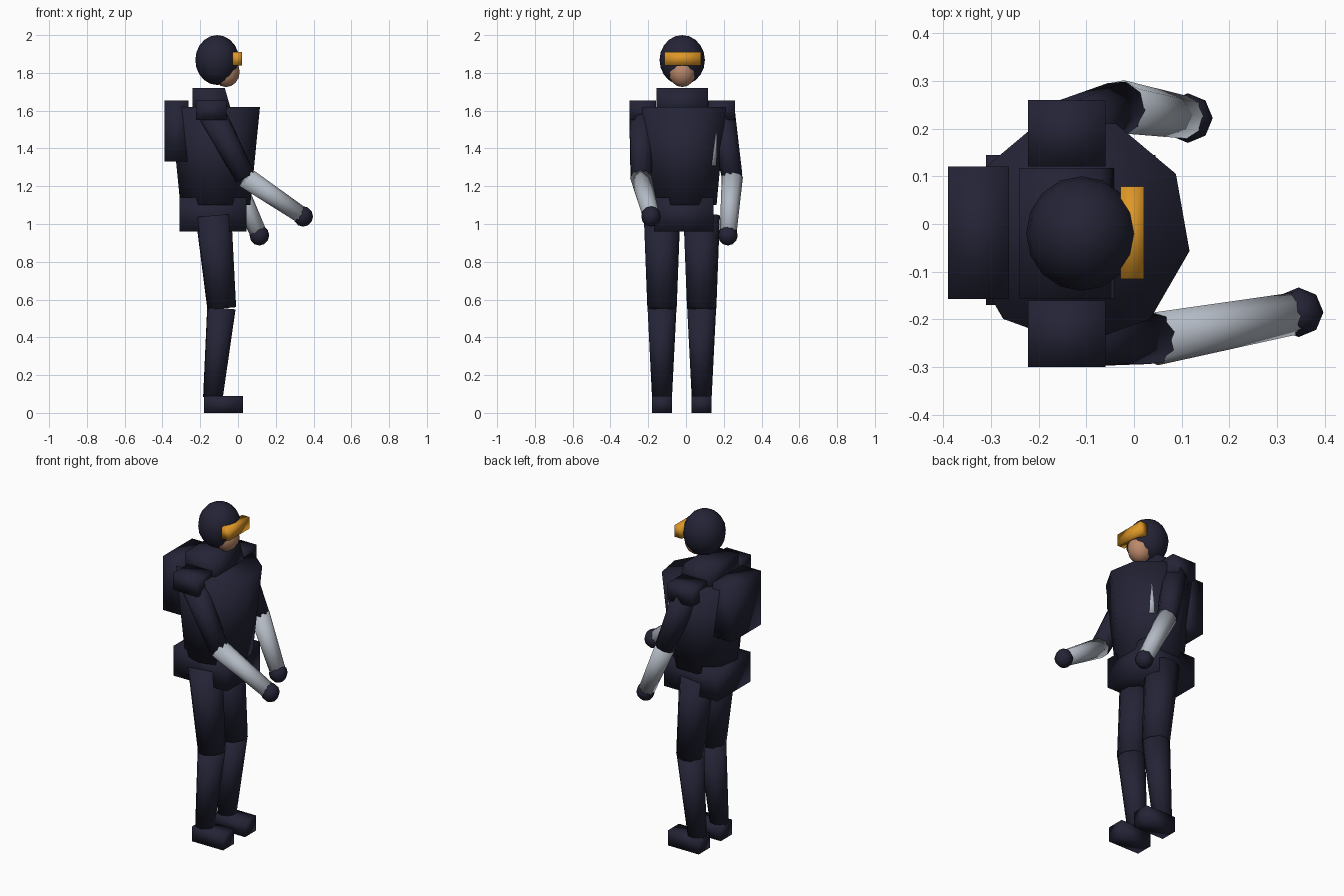
import bpy, bmesh, math
from mathutils import Vector, Matrix

if "Cube" in bpy.data.objects:
    bpy.data.objects.remove(bpy.data.objects["Cube"])


def material(name, rgb):
    m = bpy.data.materials.new(name)
    m.diffuse_color = (*rgb, 1)
    m.use_nodes = True
    m.node_tree.nodes["Principled BSDF"].inputs["Base Color"].default_value = m.diffuse_color
    return m


NAVY = material("dark_navy", (0.017, 0.017, 0.037))
GREY = material("pale_grey", (0.45, 0.49, 0.55))
AMBER = material("amber", (0.73, 0.31, 0.02))
SKIN = material("skin", (0.50, 0.25, 0.15))


def finish(name, bm, mat):
    bmesh.ops.recalc_face_normals(bm, faces=bm.faces)
    for f in bm.faces:
        f.smooth = True
    me = bpy.data.meshes.new(name)
    bm.to_mesh(me)
    bm.free()
    me.materials.append(mat)
    ob = bpy.data.objects.new(name, me)
    bpy.context.collection.objects.link(ob)
    return ob


def box(name, lo, hi, mat, flare=0.0):
    """Box between two corners; flare pushes the lower front edge forward."""
    bm = bmesh.new()
    bmesh.ops.create_cube(bm, size=1)
    for v in bm.verts:
        low_front = v.co.x > 0 and v.co.z < 0
        v.co = Vector([a + (b - a) * (c + 0.5) for a, b, c in zip(lo, hi, v.co)])
        if low_front:
            v.co.x += flare
    return finish(name, bm, mat)


def limb(name, a, b, ra, rb, mat, sides=9, phase=30):
    """Tapered cylinder from point a to point b."""
    a, b = Vector(a), Vector(b)
    d = b - a
    bm = bmesh.new()
    bmesh.ops.create_cone(bm, cap_ends=True, segments=sides, radius1=ra, radius2=rb,
                          depth=d.length,
                          matrix=Matrix.Rotation(math.radians(phase), 4, 'Z'))
    rot = Vector((0, 0, 1)).rotation_difference(d).to_matrix().to_4x4()
    bm.transform(Matrix.Translation((a + b) / 2) @ rot)
    return finish(name, bm, mat)


def ball(name, c, r, mat, u=16, v=10):
    bm = bmesh.new()
    bmesh.ops.create_uvsphere(bm, u_segments=u, v_segments=v, radius=1)
    bm.transform(Matrix.Translation(c) @ Matrix.Diagonal((*r, 1)))
    return finish(name, bm, mat)


# Torso: nine-sided taper, with polygon corners at 30 + 40k degrees
TX, TY, Z0, Z1, R0, R1 = -0.12, -0.015, 1.10, 1.62, 0.188, 0.24


def torso_ring(z):
    r = R0 + (R1 - R0) * (z - Z0) / (Z1 - Z0)
    return [Vector((TX + r * math.cos(math.radians(30 + 40 * k)),
                    TY + r * math.sin(math.radians(30 + 40 * k)), z)) for k in range(9)]


bm = bmesh.new()
rings = [[bm.verts.new(p) for p in torso_ring(z)] for z in (Z0, Z1)]
for k in range(9):
    n = (k + 1) % 9
    bm.faces.new((rings[0][k], rings[0][n], rings[1][n], rings[1][k]))
for r in rings:
    bm.faces.new(r)
finish("torso", bm, NAVY)

# Thin pale chest flash on one torso side
bm = bmesh.new()
out = Vector((math.cos(math.radians(50)), math.sin(math.radians(50)), 0))
tri = []
for z, t in ((1.31, 0.5), (1.31, 0.72), (1.49, 0.6)):
    p, q = torso_ring(z)[:2]
    tri.append(p.lerp(q, t))
front = [bm.verts.new(p + out * 0.005) for p in tri]
back = [bm.verts.new(p - out * 0.003) for p in tri]
bm.faces.new(front)
bm.faces.new(back[::-1])
for k in range(3):
    n = (k + 1) % 3
    bm.faces.new((front[k], back[k], back[n], front[n]))
finish("chest_flash", bm, GREY)

# Hips, collar and backpack
box("hips", (-0.31, -0.17, 0.96), (0.045, 0.145, 1.14), NAVY)
box("collar", (-0.24, -0.157, 1.58), (-0.07, 0.117, 1.72), NAVY, flare=0.04)
box("backpack", (-0.39, -0.157, 1.33), (-0.262, 0.12, 1.655), NAVY)

# Head
ball("helmet", (-0.11, -0.02, 1.868), (0.116, 0.12, 0.132), NAVY)
ball("face", (-0.063, -0.02, 1.805), (0.072, 0.072, 0.08), SKIN, 12, 8)
box("visor", (-0.028, -0.115, 1.84), (0.021, 0.079, 1.91), AMBER)

# Legs and shoulder pads, one pair either side of the centre line
for side, s in (("right", -1), ("left", 1)):
    y = -0.022 + s * 0.105
    limb(side + "_thigh", (-0.13, y, 1.045), (-0.086, y, 0.553), 0.097, 0.078, NAVY, 10)
    limb(side + "_shin", (-0.088, y, 0.555), (-0.133, y, 0.08), 0.077, 0.053, NAVY, 10)
    box(side + "_foot", (-0.18, y - 0.053, 0), (0.026, y + 0.053, 0.09), NAVY)
    p = -0.02 + s * 0.21
    box(side + "_shoulder_pad", (-0.222, p - 0.07, 1.55), (-0.06, p + 0.07, 1.653), NAVY)

# Arms: shoulder, elbow and hand positions
arms = {
    "right": ((-0.135, -0.23, 1.58), (0.04, -0.24, 1.245), (0.345, -0.185, 1.04)),
    "left": ((-0.135, 0.19, 1.58), (-0.03, 0.245, 1.25), (0.113, 0.222, 0.94)),
}
for side, (shoulder, elbow, hand) in arms.items():
    limb(side + "_upper_arm", shoulder, elbow, 0.073, 0.056, NAVY)
    limb(side + "_forearm", elbow, hand, 0.057, 0.045, GREY)
    ball(side + "_hand", hand, (0.052, 0.052, 0.054), NAVY, 8, 6)
